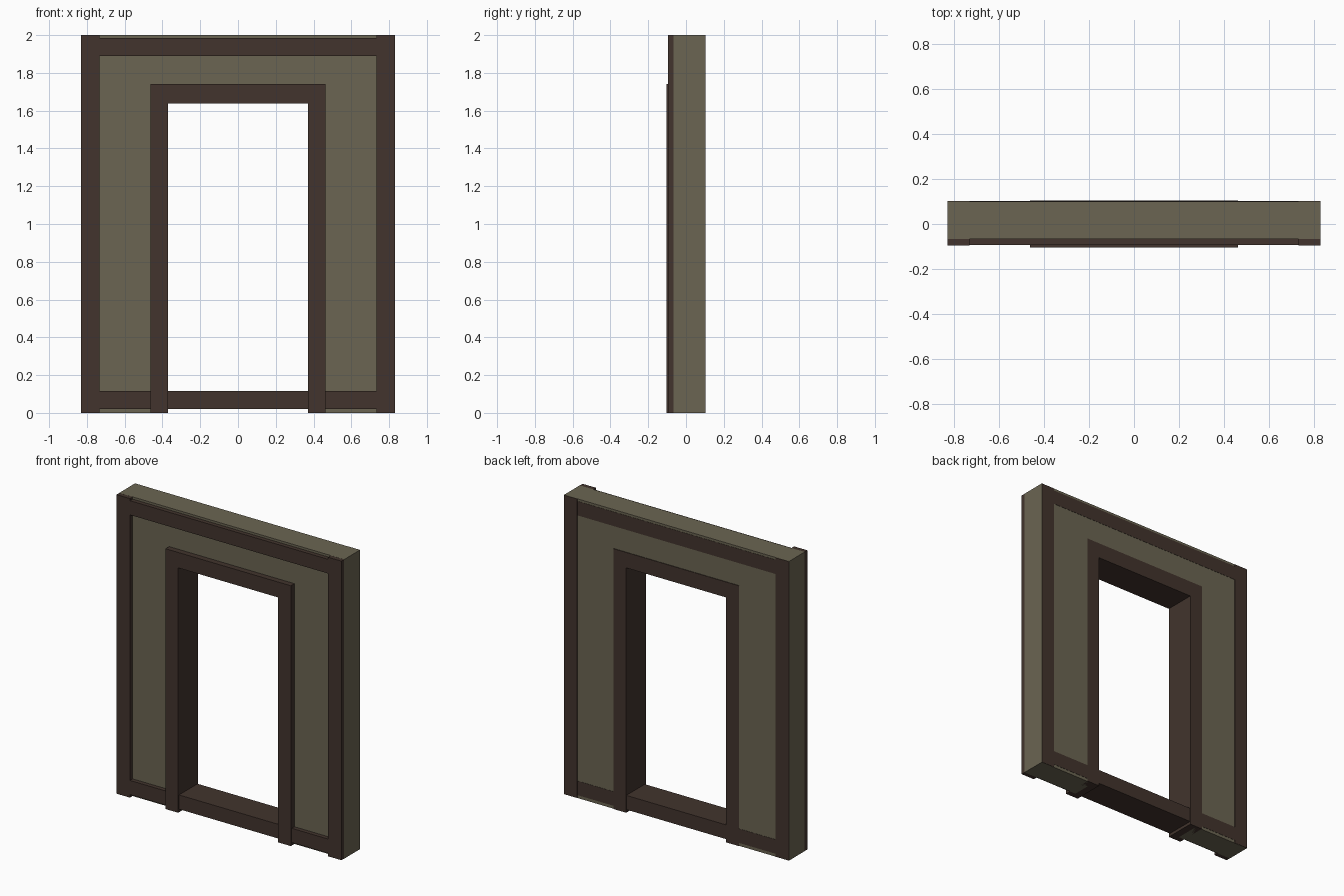
import bpy, bmesh

if "Cube" in bpy.data.objects:
    bpy.data.objects.remove(bpy.data.objects["Cube"])


def material(name, rgb):
    m = bpy.data.materials.new(name)
    m.diffuse_color = (*rgb, 1.0)
    m.use_nodes = True
    m.node_tree.nodes["Principled BSDF"].inputs["Base Color"].default_value = m.diffuse_color
    return m


PLASTER = material("olive_plaster", (0.147, 0.130, 0.084))
TIMBER = material("dark_timber", (0.054, 0.034, 0.026))


def extrude_profile(name, points, y0, y1, mat):
    """Extrude an x/z outline from y0 (front) to y1 (back)."""
    bm = bmesh.new()
    face = bm.faces.new([bm.verts.new((x, y0, z)) for x, z in points])
    ext = bmesh.ops.extrude_face_region(bm, geom=[face])
    moved = [v for v in ext["geom"] if isinstance(v, bmesh.types.BMVert)]
    bmesh.ops.translate(bm, verts=moved, vec=(0, y1 - y0, 0))
    bmesh.ops.recalc_face_normals(bm, faces=bm.faces)
    mesh = bpy.data.meshes.new(name)
    bm.to_mesh(mesh)
    bm.free()
    mesh.materials.append(mat)
    obj = bpy.data.objects.new(name, mesh)
    bpy.context.collection.objects.link(obj)
    return obj


def beam(name, x0, x1, z0, z1, y0, y1):
    pts = [(x0, z0), (x1, z0), (x1, z1), (x0, z1)]
    return extrude_profile(name, pts, y0, y1, TIMBER)


# Plaster wall with a doorway open at the bottom
W, H, DX, DZ = 0.832, 2.0, 0.42, 1.69
extrude_profile("plaster_wall",
                [(-W, 0), (-DX, 0), (-DX, DZ), (DX, DZ),
                 (DX, 0), (W, 0), (W, H), (-W, H)],
                -0.066, 0.1, PLASTER)

# Outer posts and door jambs, one on each side
for side, s in (("left", -1), ("right", 1)):
    a, b = sorted((s * 0.733, s * 0.8315))
    beam("outer_post_" + side, a, b, 0.0005, 1.9995, -0.095, 0.102)
    a, b = sorted((s * 0.37, s * 0.463))
    beam("door_jamb_" + side, a, b, 0, 1.74, -0.104, 0.104)

# Horizontal timbers
beam("top_beam", -0.733, 0.733, 1.89, 1.985, -0.094, 0.1015)
beam("bottom_sill", -0.733, 0.733, 0.02, 0.115, -0.094, 0.1015)
beam("door_lintel", -0.37, 0.37, 1.637, 1.74, -0.104, 0.104)
